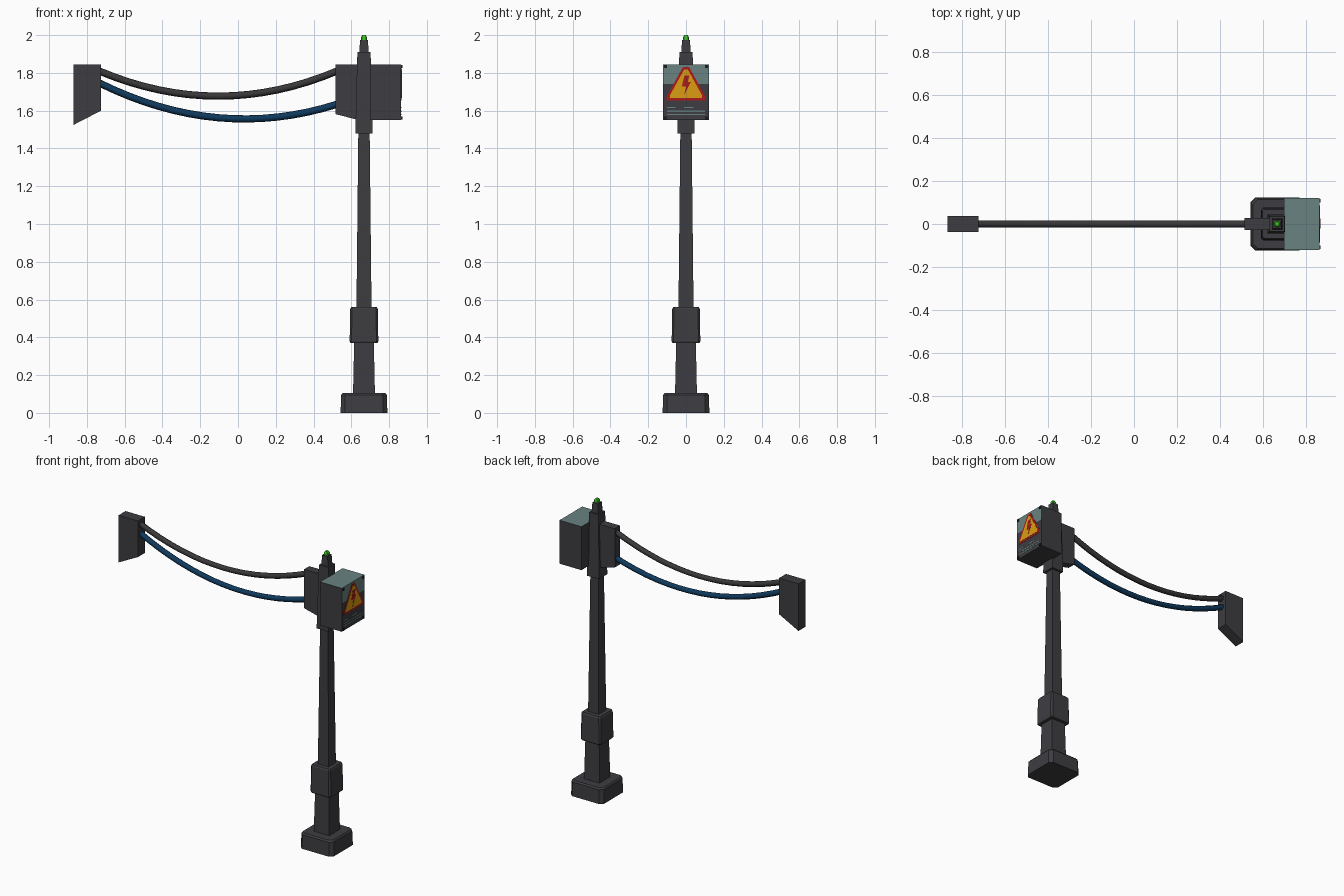
import bpy, bmesh, math
from mathutils import Vector

if "Cube" in bpy.data.objects:
    bpy.data.objects.remove(bpy.data.objects["Cube"])

POLE_X = 0.667


def mat(name, r, g, b):
    m = bpy.data.materials.new(name)
    m.diffuse_color = (r, g, b, 1)
    m.use_nodes = True
    m.node_tree.nodes["Principled BSDF"].inputs["Base Color"].default_value = m.diffuse_color
    return m


DARK = mat("dark_grey_metal", 0.047, 0.046, 0.053)
CABLE = mat("black_rubber", 0.042, 0.039, 0.041)
TEAL = mat("grey_teal", 0.14, 0.225, 0.22)
BLUE = mat("dark_blue", 0.005, 0.042, 0.11)
YELLOW = mat("warning_yellow", 0.70, 0.34, 0.006)
RED = mat("warning_red", 0.42, 0.010, 0.010)
GREEN = mat("lamp_green", 0.05, 0.55, 0.02)
SCREW = mat("screw_black", 0.012, 0.012, 0.014)


def finish(name, bm, *mats):
    bmesh.ops.recalc_face_normals(bm, faces=bm.faces)
    me = bpy.data.meshes.new(name)
    bm.to_mesh(me)
    bm.free()
    for m in mats:
        me.materials.append(m)
    ob = bpy.data.objects.new(name, me)
    bpy.context.collection.objects.link(ob)
    return ob


def loft(bm, rings):
    """Bridge rings of points and cap both ends."""
    vs = [[bm.verts.new(p) for p in ring] for ring in rings]
    n = len(vs[0])
    for a, b in zip(vs, vs[1:]):
        for i in range(n):
            j = (i + 1) % n
            bm.faces.new((a[i], a[j], b[j], b[i]))
    bm.faces.new(vs[0][::-1])
    bm.faces.new(vs[-1])


def post(name, sections, chamfer=0.0, m=DARK):
    """Square tapered post on the pole axis from (z, half width) sections."""
    rings = []
    for z, h in sections:
        if chamfer:
            k = h - chamfer
            pts = [(h, -k), (h, k), (k, h), (-k, h), (-h, k), (-h, -k), (-k, -h), (k, -h)]
        else:
            pts = [(h, -h), (h, h), (-h, h), (-h, -h)]
        rings.append([(POLE_X + x, y, z) for x, y in pts])
    bm = bmesh.new()
    loft(bm, rings)
    return finish(name, bm, m)


def side_prism(name, pts, half):
    """Profile in x-z, extruded along y."""
    bm = bmesh.new()
    loft(bm, [[(x, y, z) for x, z in pts] for y in (-half, half)])
    return finish(name, bm, DARK)


def plate(name, pts, x0, x1, m):
    """Profile in y-z, extruded along x."""
    bm = bmesh.new()
    loft(bm, [[(x, y, z) for y, z in pts] for x in (x0, x1)])
    return finish(name, bm, m)


def rect(y0, y1, z0, z1):
    return [(y0, z0), (y1, z0), (y1, z1), (y0, z1)]


# Pole, bottom to top
post("base_foot", [(0, 0.124), (0.095, 0.121), (0.105, 0.113)], 0.022)
post("lower_shaft", [(0.10, 0.058), (0.375, 0.052)])
post("collar", [(0.37, 0.072), (0.378, 0.076), (0.55, 0.073), (0.56, 0.068)], 0.010)
post("upper_shaft", [(0.55, 0.040), (1.49, 0.030)])
post("pole_head", [(1.48, 0.045), (1.56, 0.044), (1.91, 0.035)])
post("pole_cap", [(1.90, 0.025), (1.975, 0.021)])
post("signal_lamp", [(1.97, 0.015), (1.99, 0.015), (2.0, 0.009)], 0.004, GREEN)

# Cable brackets
side_prism("pole_bracket", [(0.515, 1.582), (0.64, 1.55), (0.64, 1.845), (0.515, 1.845)], 0.028)
side_prism("far_bracket", [(-0.87, 1.525), (-0.725, 1.60), (-0.725, 1.845), (-0.87, 1.845)], 0.037)


# Sagging cables, six-sided
def cable(name, z0, z1, sag, m, r=0.019, n=16):
    xa, xb = -0.735, 0.525
    pts = []
    for i in range(n + 1):
        t = i / n
        pts.append(Vector((xa + (xb - xa) * t, 0, z0 + (z1 - z0) * t - 4 * sag * t * (1 - t))))
    rings = []
    for i, p in enumerate(pts):
        d = (pts[min(i + 1, n)] - pts[max(i - 1, 0)]).normalized()
        up = Vector((-d.z, 0, d.x))
        rings.append([p + r * (math.cos(a) * up + math.sin(a) * Vector((0, 1, 0)))
                      for a in [k * math.pi / 3 for k in range(6)]])
    bm = bmesh.new()
    loft(bm, rings)
    for f in bm.faces:
        f.smooth = len(f.verts) == 4
    finish(name, bm, m)


cable("upper_cable", 1.81, 1.81, 0.133, CABLE)
cable("lower_cable", 1.747, 1.634, 0.128, BLUE)

# Electrical box: teal lid and upper part of the outer face
FACE = 0.864
bm = bmesh.new()
loft(bm, [[(x, y, z) for y, z in rect(-0.121, 0.121, 1.55, 1.845)] for x in (0.70, FACE)])
bmesh.ops.bisect_plane(bm, geom=bm.verts[:] + bm.edges[:] + bm.faces[:],
                       plane_co=(0, 0, 1.742), plane_no=(0, 0, 1))
bmesh.ops.recalc_face_normals(bm, faces=bm.faces)
for f in bm.faces:
    outer = f.normal.x > 0.5 and f.calc_center_median().z > 1.742
    f.material_index = int(outer or f.normal.z > 0.5)
finish("electrical_box", bm, DARK, TEAL)


# Warning sign as thin stacked plates
def triangle(half, z0, z1, tip, step):
    return [(-half, z0), (half, z0), (half, z0 + step), (tip, z1), (-tip, z1), (-half, z0 + step)]


plate("sign_border", triangle(0.102, 1.655, 1.832, 0.016, 0.02), FACE - 0.004, FACE + 0.0015, RED)
plate("sign_panel", triangle(0.086, 1.668, 1.817, 0.010, 0.012), FACE - 0.004, FACE + 0.003, YELLOW)
plate("sign_bolt", [(-0.008, 1.787), (0.018, 1.787), (0.010, 1.752), (0.026, 1.752),
                    (-0.010, 1.682), (0.0, 1.728), (-0.022, 1.728)],
      FACE - 0.004, FACE + 0.0045, RED)

# Thin marking stripes under the sign
for i, (y0, y1, z) in enumerate([(-0.10, -0.055, 1.617), (-0.01, 0.04, 1.617),
                                 (-0.10, 0.10, 1.597), (-0.10, 0.10, 1.580)]):
    plate(f"marking_stripe_{i}", rect(y0, y1, z - 0.003, z + 0.003), FACE - 0.004, FACE + 0.001, TEAL)

# Corner screws
for i, (y, z) in enumerate([(s * 0.108, z) for s in (-1, 1) for z in (1.562, 1.833)]):
    plate(f"corner_screw_{i}", rect(y - 0.008, y + 0.008, z - 0.008, z + 0.008),
          FACE - 0.004, FACE + 0.006, SCREW)
